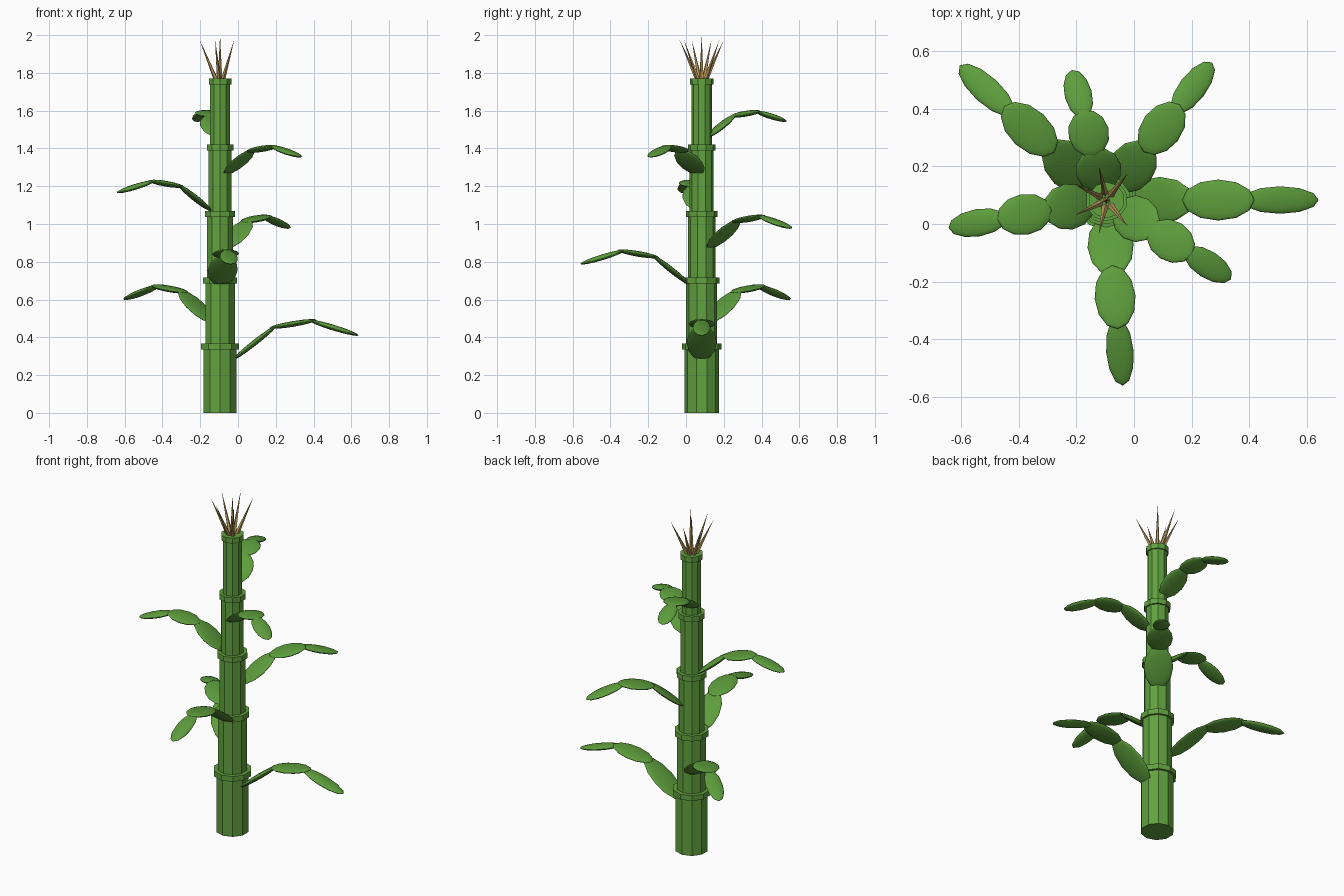
import bpy
import math
from mathutils import Matrix, Vector

cube = bpy.data.objects.get("Cube")
if cube:
    bpy.data.objects.remove(cube, do_unlink=True)

AXIS = Vector((-0.095, 0.083, 0))     # centre line of the stalk
SECTIONS = 5
STEP = 0.351                          # height of one stalk section
STALK_TOP = SECTIONS * STEP


def material(name, rgb):
    mat = bpy.data.materials.new(name)
    mat.use_nodes = True
    color = (*rgb, 1)
    mat.diffuse_color = color
    mat.node_tree.nodes["Principled BSDF"].inputs["Base Color"].default_value = color
    return mat


stalk_green = material("stalk green", (0.12, 0.36, 0.05))
leaf_green = material("leaf green", (0.11, 0.34, 0.045))
spike_tan = material("spike tan", (0.50, 0.33, 0.11))


def finish(name, mat):
    obj = bpy.context.object
    obj.name = name
    obj.data.materials.append(mat)
    return obj


def drum(name, radius, z_low, z_high):
    """Ten-sided flat-shaded cylinder on the stalk axis."""
    bpy.ops.mesh.primitive_cylinder_add(
        vertices=10, radius=radius, depth=z_high - z_low,
        location=AXIS + Vector((0, 0, (z_low + z_high) / 2)))
    return finish(name, stalk_green)


def pad(name, start, end, width, thickness, heading, origin):
    """Flattened ellipsoid between two (distance, height) points of a leaf."""
    a, b = Vector(start), Vector(end)
    mid, run = (a + b) / 2, b - a
    bpy.ops.mesh.primitive_uv_sphere_add(segments=12, ring_count=8, radius=1)
    obj = finish(name, leaf_green)
    obj.matrix_world = (
        Matrix.Translation(origin)
        @ Matrix.Rotation(heading, 4, 'Z')
        @ Matrix.Translation((mid.x, 0, mid.y))
        @ Matrix.Rotation(-math.atan2(run.y, run.x), 4, 'Y')
        @ Matrix.Diagonal((run.length / 2, width / 2, thickness / 2, 1)))
    bpy.ops.object.shade_smooth()


# Stalk: narrowing sections, each capped by a ring
for i in range(SECTIONS):
    radius = 0.0915 - 0.0092 * i
    top = (i + 1) * STEP
    drum(f"stalk_section_{i + 1}", radius, i * STEP, top)
    drum(f"stalk_ring_{i + 1}", radius * 1.15, top - 0.016, top + 0.016)

# Leaves: three overlapping pads each, spiralling up and shrinking
PADS = [((0, 0), (0.235, 0.185), 0.16),
        ((0.195, 0.17), (0.445, 0.212), 0.142),
        ((0.40, 0.212), (0.668, 0.13), 0.095)]
for i in range(7):
    scale = 1 - 0.058 * i
    heading = math.radians(137.5 * i)
    reach = 0.067 - 0.006 * i
    base = Vector((0, 0, 0.28 + 0.1965 * i))
    for j, (start, end, width) in enumerate(PADS):
        a = (reach + start[0] * scale, start[1] * scale)
        b = (reach + end[0] * scale, end[1] * scale)
        pad(f"leaf_{i + 1}_pad_{j + 1}", a, b, width, 0.03, heading, AXIS + base)

# Crown: one upright spike and six leaning outward
for i in range(7):
    angle = math.tau * i / 7
    out = Vector((math.cos(angle), math.sin(angle), 0))
    lean = 0 if i == 0 else 1
    foot = AXIS + out * 0.02 * lean + Vector((0, 0, STALK_TOP))
    tip = AXIS + out * 0.12 * lean + Vector((0, 0, 2.0 - 0.025 * lean))
    run = tip - foot
    bpy.ops.mesh.primitive_cone_add(vertices=5, radius1=0.013, radius2=0,
                                    depth=run.length, location=(foot + tip) / 2)
    spike = finish(f"crown_spike_{i + 1}", spike_tan)
    spike.rotation_euler = run.to_track_quat('Z', 'Y').to_euler()
